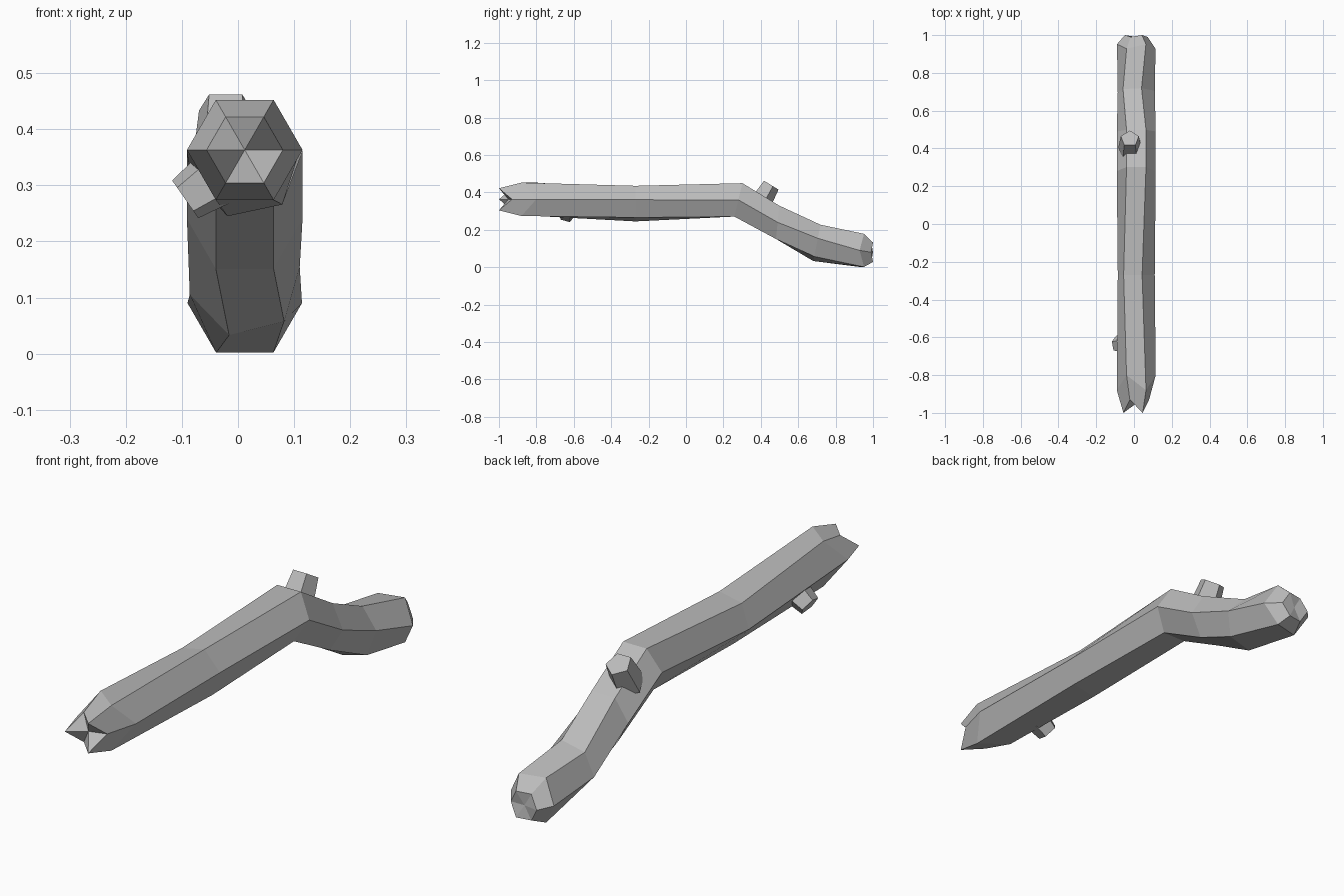
import bpy
import bmesh
from math import cos, sin, radians, tau
from mathutils import Vector

default_cube = bpy.data.objects.get("Cube")
if default_cube:
    bpy.data.objects.remove(default_cube)

# One plain grey for the whole branch
bark = bpy.data.materials.new("grey bark")
bark.use_nodes = True
bark.diffuse_color = (0.5, 0.5, 0.5, 1)
bark.node_tree.nodes["Principled BSDF"].inputs["Base Color"].default_value = bark.diffuse_color


def finish(name, bm):
    bmesh.ops.recalc_face_normals(bm, faces=bm.faces)
    mesh = bpy.data.meshes.new(name)
    bm.to_mesh(mesh)
    bm.free()
    mesh.materials.append(bark)
    bpy.context.collection.objects.link(bpy.data.objects.new(name, mesh))


def bridge(bm, a, b):
    for i in range(len(a)):
        j = (i + 1) % len(a)
        bm.faces.new((a[i], a[j], b[j], b[i]))


def fan(bm, ring, tip):
    for i in range(len(ring)):
        bm.faces.new((ring[i], ring[(i + 1) % len(ring)], tip))


# Branch: six-sided rings of (y, height, radius, roll, lean, stagger)
SIDES = 6
CENTRE_X = 0.012
rings = [
    (-0.965, 0.363, 0.068, 0, 0, 0.035),
    (-0.84, 0.363, 0.103, 0, 0, 0.04),
    (-0.27, 0.34, 0.1, 12, 0, 0),
    (0.28, 0.36, 0.103, 0, 0.025, 0),
    (0.49, 0.24, 0.103, 0, 0.01, 0),
    (0.7, 0.13, 0.101, 14, 0.02, 0),
    (0.94, 0.09, 0.102, 0, 0, -0.012),
    (0.995, 0.08, 0.06, 0, 0, -0.005),
]
bm = bmesh.new()
loops = []
for y, z, radius, roll, lean, stagger in rings:
    loop = []
    for i in range(SIDES):
        angle = tau * i / SIDES + radians(roll)
        shift = stagger if i % 2 == 0 else -stagger
        loop.append(bm.verts.new((CENTRE_X + radius * cos(angle),
                                  y + shift + lean * sin(angle),
                                  z + radius * sin(angle))))
    loops.append(loop)
for first, second in zip(loops, loops[1:]):
    bridge(bm, first, second)

# Broken front end is hollowed, rear end is nearly flat
fan(bm, loops[0], bm.verts.new((CENTRE_X, -0.95, 0.363)))
fan(bm, loops[-1], bm.verts.new((CENTRE_X, 0.99, 0.08)))
finish("branch", bm)


# Cut-off side shoots: short tapered five-sided stubs
def stub(name, tip, axis, length, base_radius, tip_radius, pointing):
    axis = Vector(axis).normalized()
    tip = Vector(tip)
    up = Vector(pointing)
    up = (up - axis * up.dot(axis)).normalized()
    side = axis.cross(up)
    bm = bmesh.new()
    ends = []
    for centre, radius in ((tip - axis * length, base_radius), (tip, tip_radius)):
        ends.append([bm.verts.new(centre + radius * (up * cos(tau * i / 5) + side * sin(tau * i / 5)))
                     for i in range(5)])
    bridge(bm, *ends)
    for end in ends:
        bm.faces.new(end)
    finish(name, bm)


stub("upper_stub", (-0.022, 0.452, 0.441), (0, 0.52, 0.85), 0.12, 0.064, 0.05, (0, 1, 0))
stub("lower_stub", (-0.094, -0.635, 0.275), (-0.82, 0, -0.57), 0.1, 0.06, 0.043, (0, 1, 0))
